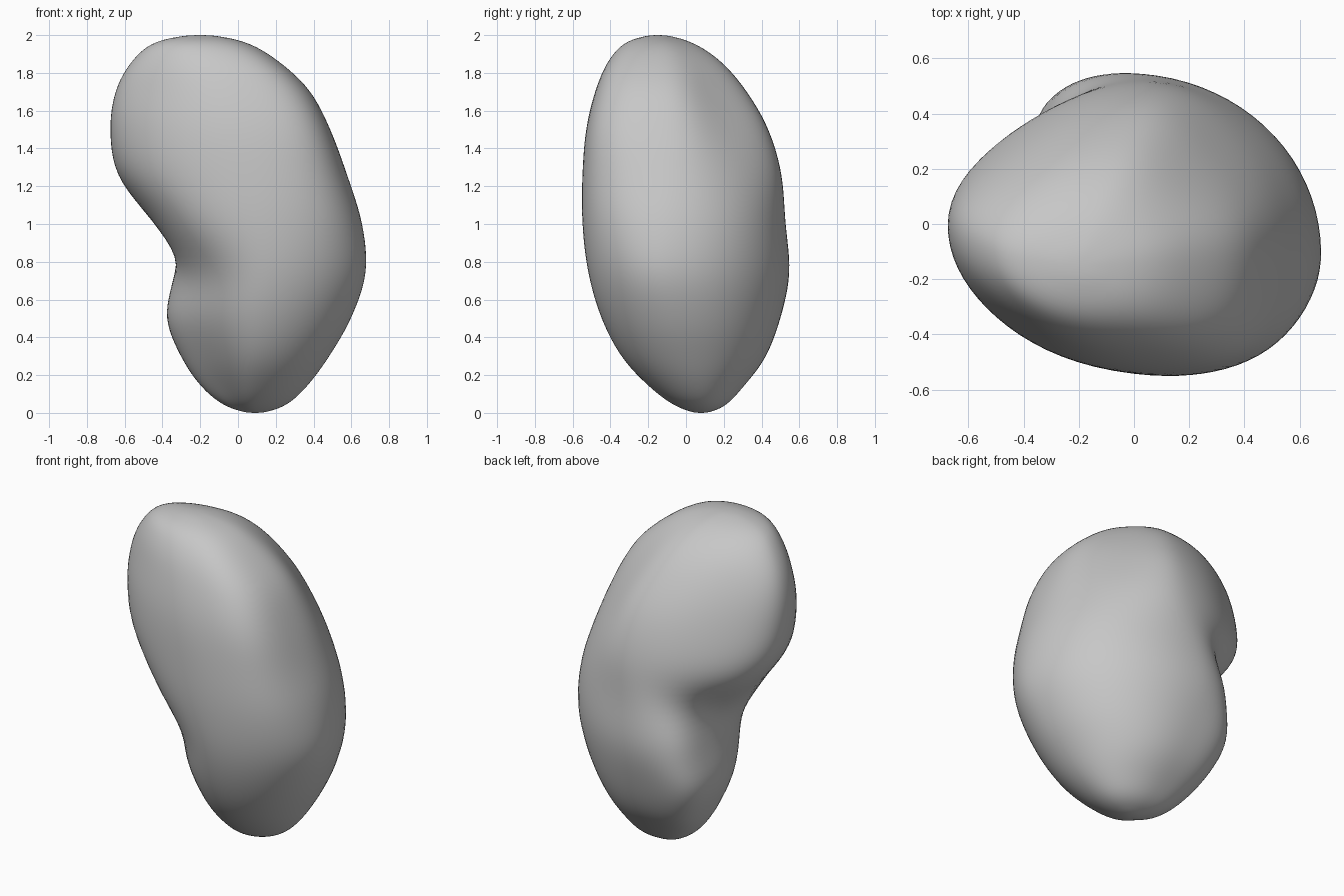
import bpy, bmesh, math
from mathutils import Vector

cube = bpy.data.objects.get("Cube")
if cube:
    bpy.data.objects.remove(cube, do_unlink=True)

RINGS, SEGMENTS = 72, 80

# Outline of the body at evenly spaced steps from the bottom pole to the top pole
right_edge = [.09, -.06, -.19, -.3, -.38, -.36, -.46, -.64, -.68, -.65, -.56, -.43, -.2]
left_edge = [.09, .24, .36, .48, .6, .68, .66, .58, .49, .38, .21, .03, -.2]
front_edge = [.08, -.05, -.19, -.34, -.45, -.52, -.55, -.55, -.53, -.48, -.41, -.31, -.15]
back_edge = [.08, .2, .3, .42, .5, .55, .53, .51, .44, .32, .18, .02, -.15]

# Where each outline touches its extreme, in the other horizontal axis
right_y = [.08, .1, .13, .17, .2, .2, .12, .05, 0, -.03, -.07, -.12, -.15]
left_y = [.08, .08, .05, 0, -.05, -.1, -.1, -.09, -.09, -.11, -.13, -.14, -.15]
front_x = [.09, .09, .1, .12, .14, .16, .14, .1, .03, -.04, -.11, -.17, -.2]
back_x = [.09, .08, .06, .03, 0, -.03, 0, .04, .02, -.04, -.1, -.16, -.2]

# How far each diagonal bulges out of, or sinks into, a plain ellipse
back_left_bulge = [0, 0, 0, 0, 0, 0, 0, -.03, -.06, -.06, -.03, -.01, 0]
front_left_bulge = [0, 0, 0, 0, 0, 0, .02, .04, .06, .05, .03, .01, 0]
front_right_bulge = [0, -.02, -.05, -.06, -.05, -.02, .03, .01, -.01, -.02, -.01, 0, 0]
back_right_bulge = [0, .01, .02, .04, .05, .03, 0, -.03, -.04, -.03, -.01, 0, 0]


def sample(values, t):
    """Smooth spline through evenly spaced values, t from 0 to 1."""
    last = len(values) - 1
    i = min(int(t * last), last - 1)
    f = t * last - i
    b, c = values[i], values[i + 1]
    a = values[i - 1] if i > 0 else 2 * b - c
    d = values[i + 2] if i + 2 <= last else 2 * c - b
    return b + f * (c - a + f * (2 * a - 5 * b + 4 * c - d + f * (3 * (b - c) + d - a))) / 2


def bump(value, centre, width):
    return math.exp(-((value - centre) / width) ** 2)


def section_point(t, angle):
    """Point on a cross-section made of four joined, bulged quarter ellipses."""
    z = 1 - math.cos(math.pi * t)
    c, s = math.cos(angle), math.sin(angle)
    is_left, is_back = c > 0, s > 0
    cx = sample(back_x if is_back else front_x, t)
    cy = sample(left_y if is_left else right_y, t)
    edge_x = sample(left_edge if is_left else right_edge, t)
    edge_y = sample(back_edge if is_back else front_edge, t)
    if is_back:
        bulge = back_left_bulge if is_left else back_right_bulge
    else:
        bulge = front_left_bulge if is_left else front_right_bulge
    p = Vector((cx + (edge_x - cx) * abs(c), cy + (edge_y - cy) * abs(s), z))
    outward = Vector((math.copysign(.7, c), math.copysign(.7, s), 0))
    p += outward * sample(bulge, t) * math.sin(2 * angle) ** 2
    # Waist fold between the two lobes, climbing towards the back
    fold_height = .86 + .17 * (math.pi - angle)
    dent = .11 * bump(z, fold_height, .13) * bump(angle, math.radians(160), .62)
    return p + Vector((.8, -.6, 0)) * dent


def make_body():
    bm = bmesh.new()
    bottom = bm.verts.new(section_point(0, 0))
    top = bm.verts.new(section_point(1, 0))
    rings = [[bm.verts.new(section_point(r / RINGS, math.tau * k / SEGMENTS))
              for k in range(SEGMENTS)] for r in range(1, RINGS)]
    for k in range(SEGMENTS):
        n = (k + 1) % SEGMENTS
        bm.faces.new((bottom, rings[0][n], rings[0][k]))
        bm.faces.new((top, rings[-1][k], rings[-1][n]))
        for low, high in zip(rings, rings[1:]):
            bm.faces.new((low[k], low[n], high[n], high[k]))
    # Relax the surface so the quarter joins and fold blend softly
    for _ in range(6):
        bmesh.ops.smooth_vert(bm, verts=[v for ring in rings[2:-2] for v in ring], factor=.5,
                              use_axis_x=True, use_axis_y=True, use_axis_z=True)
    bmesh.ops.recalc_face_normals(bm, faces=bm.faces)
    mesh = bpy.data.meshes.new("bean_body")
    bm.to_mesh(mesh)
    bm.free()
    mesh.shade_smooth()
    body = bpy.data.objects.new("bean_body", mesh)
    bpy.context.collection.objects.link(body)
    return body


def make_material(name, colour):
    mat = bpy.data.materials.new(name)
    mat.use_nodes = True
    mat.diffuse_color = colour
    mat.node_tree.nodes["Principled BSDF"].inputs["Base Color"].default_value = colour
    return mat


body = make_body()
body.data.materials.append(make_material("plain_grey", (.57, .57, .57, 1)))
